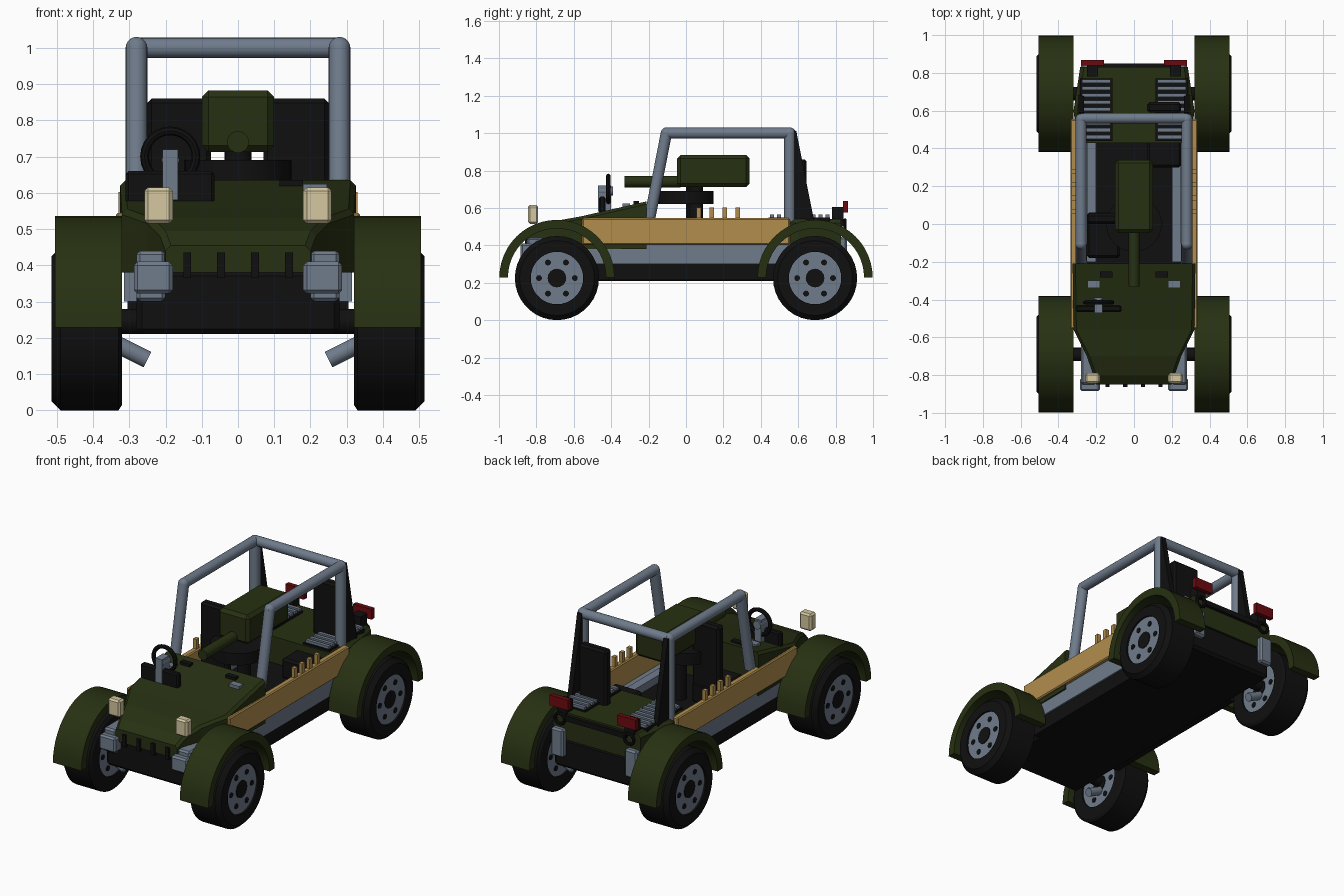
import bpy, bmesh
from math import sin, cos, pi
from mathutils import Vector

cube = bpy.data.objects.get("Cube")
if cube:
    bpy.data.objects.remove(cube)


def material(name, rgb):
    m = bpy.data.materials.new(name)
    m.use_nodes = True
    m.diffuse_color = (*rgb, 1)
    m.node_tree.nodes["Principled BSDF"].inputs["Base Color"].default_value = (*rgb, 1)
    return m


GREEN = material("dark olive green", (0.02, 0.03, 0.006))
BLACK = material("black", (0.005, 0.005, 0.005))
STEEL = material("blue grey steel", (0.16, 0.2, 0.26))
TAN = material("tan wood", (0.44, 0.27, 0.075))
RED = material("dark red", (0.15, 0.003, 0.005))
CREAM = material("cream lamp", (0.66, 0.58, 0.35))


def finish(name, bm, mat, smooth=False):
    bmesh.ops.recalc_face_normals(bm, faces=bm.faces)
    me = bpy.data.meshes.new(name)
    bm.to_mesh(me)
    bm.free()
    me.materials.append(mat)
    ob = bpy.data.objects.new(name, me)
    bpy.context.collection.objects.link(ob)
    if smooth:
        bpy.ops.object.select_all(action="DESELECT")
        ob.select_set(True)
        bpy.context.view_layer.objects.active = ob
        bpy.ops.object.shade_smooth_by_angle(angle=pi / 6)
    return ob


def box(name, mat, x, y, z, bevel=0.0):
    bm = bmesh.new()
    bmesh.ops.create_cube(bm, size=1)
    for v in bm.verts:
        v.co = [(a + b) / 2 + c * abs(b - a) for (a, b), c in zip((x, y, z), v.co)]
    if bevel:
        bmesh.ops.bevel(bm, geom=bm.edges[:], offset=bevel, segments=1, affect="EDGES")
    return finish(name, bm, mat)


def pair(name, mat, x, y, z, bevel=0.0):
    for side, s in (("left", 1), ("right", -1)):
        box(f"{name}_{side}", mat, (s * x[0], s * x[1]), y, z, bevel)


def rod(name, mat, a, b, r, sides=20):
    a, b = Vector(a), Vector(b)
    bm = bmesh.new()
    bmesh.ops.create_cone(bm, cap_ends=True, segments=sides, radius1=r, radius2=r, depth=(b - a).length)
    turn = (b - a).to_track_quat("Z", "Y")
    for v in bm.verts:
        v.co = turn @ v.co + (a + b) / 2
    return finish(name, bm, mat, True)


def loft(name, mat, rings, smooth=False, closed=False):
    bm = bmesh.new()
    loops = [[bm.verts.new(p) for p in ring] for ring in rings]
    for a, b in zip(loops, loops[1:] + loops[:1] if closed else loops[1:]):
        for i in range(len(a)):
            j = (i + 1) % len(a)
            bm.faces.new((a[i], a[j], b[j], b[i]))
    if not closed:
        bm.faces.new(loops[0])
        bm.faces.new(loops[-1])
    return finish(name, bm, mat, smooth)


def prism(name, mat, profile, x0, x1, smooth=False):
    # y-z outline pushed along x
    return loft(name, mat, [[(x, y, z) for y, z in profile] for x in (x0, x1)], smooth)


def ring(name, mat, centre, radius, thick):
    bm = bmesh.new()
    loops = []
    for i in range(24):
        t = 2 * pi * i / 24
        loops.append([(centre[0] + (radius + thick * cos(u)) * cos(t), centre[1] + thick * sin(u),
                       centre[2] + (radius + thick * cos(u)) * sin(t))
                      for u in (k * pi / 4 for k in range(8))])
    bm.free()
    return loft(name, mat, loops, True, True)


# wheels and fenders
WHEEL_Z = 0.225
TYRE = ((0.32, 0.14), (0.32, 0.21), (0.33, 0.225), (0.49, 0.225), (0.515, 0.2), (0.515, 0.14))
for end, cy in (("front", -0.69), ("rear", 0.69)):
    for side, s in (("left", 1), ("right", -1)):
        tag = f"{end}_{side}"
        angles = [2 * pi * i / 36 for i in range(36)]
        loft("tyre_" + tag, BLACK, [[(s * x, cy + r * cos(t), WHEEL_Z + r * sin(t)) for x, r in TYRE]
                                    for t in angles], True, True)

        def across(name, mat, x0, x1, r, dy=0.0, dz=0.0, sides=16):
            rod(f"{name}_{tag}", mat, (s * x0, cy + dy, WHEEL_Z + dz), (s * x1, cy + dy, WHEEL_Z + dz), r, sides)

        across("hub", STEEL, 0.33, 0.505, 0.143, sides=36)
        across("hub_cap", BLACK, 0.326, 0.509, 0.05)
        for k in range(6):
            across(f"wheel_hole_{k}", BLACK, 0.326, 0.509, 0.016, 0.096 * cos(k * pi / 3), 0.096 * sin(k * pi / 3), 10)
        across("axle", BLACK, 0.2, 0.34, 0.035, dz=0.02)
        rod("suspension_arm_" + tag, STEEL, (s * 0.25, cy, 0.14), (s * 0.36, cy, 0.195), 0.024)
        arc = [pi * i / 24 for i in range(25)]
        outline = [(cy + 0.308 * cos(t), 0.228 + 0.308 * sin(t)) for t in arc]
        outline += [(cy + 0.262 * cos(t), 0.228 + 0.262 * sin(t)) for t in reversed(arc)]
        prism("fender_" + tag, GREEN, outline, s * 0.32, s * 0.505, True)

# chassis, sills and side panels
box("chassis", BLACK, (-0.28, 0.28), (-0.83, 0.83), (0.21, 0.385), 0.015)
pair("sill", STEEL, (0.25, 0.315), (-0.56, 0.56), (0.3, 0.41))
pair("lower_rail", BLACK, (0.25, 0.305), (-0.5, 0.5), (0.215, 0.3))
pair("side_panel", TAN, (0.3, 0.337), (-0.555, 0.555), (0.405, 0.545), 0.006)
pair("interior_ledge", STEEL, (0.2, 0.25), (-0.2, 0.45), (0.38, 0.43))
for k in range(4):
    pair(f"peg_{k}", TAN, (0.308, 0.33), (0.055 + k * 0.07, 0.08 + k * 0.07), (0.54, 0.602))

# hood: stations of y, half width and top height
HOOD = ((-0.85, 0.2, 0.455), (-0.8, 0.215, 0.495), (-0.7, 0.25, 0.53), (-0.56, 0.32, 0.555), (-0.21, 0.325, 0.635))
loft("hood", GREEN, [[(-w, y, 0.38), (w, y, 0.38), (w, y, z - 0.015), (w - 0.015, y, z),
                      (0.015 - w, y, z), (-w, y, z - 0.015)] for y, w, z in HOOD])
for k in range(4):
    x = -0.14 + k * 0.0935
    box(f"grille_tooth_{k}", BLACK, (x - 0.011, x + 0.011), (-0.862, -0.84), (0.365, 0.435))
pair("headlight", CREAM, (0.18, 0.258), (-0.845, -0.79), (0.515, 0.615), 0.01)
pair("front_rail", STEEL, (0.2, 0.28), (-0.85, -0.5), (0.3, 0.44), 0.01)
pair("front_bumper", STEEL, (0.18, 0.287), (-0.885, -0.815), (0.322, 0.41), 0.01)
pair("hood_vent", BLACK, (0.115, 0.18), (-0.282, -0.252), (0.61, 0.636))
pair("hood_hinge", STEEL, (0.18, 0.245), (-0.34, -0.3), (0.59, 0.624))

# dashboard and steering
box("dashboard", BLACK, (-0.31, -0.065), (-0.465, -0.43), (0.57, 0.66), 0.008)
rod("steering_column", STEEL, (-0.187, -0.465, 0.69), (-0.187, -0.39, 0.69), 0.024)
box("steering_bracket", STEEL, (-0.208, -0.166), (-0.47, -0.4), (0.58, 0.72))
ring("steering_wheel", BLACK, (-0.187, -0.415, 0.7), 0.071, 0.012)

# seats
box("driver_seat_back", BLACK, (-0.25, -0.075), (0.0, 0.055), (0.4, 0.86), 0.012)
box("driver_seat_cushion", BLACK, (-0.25, -0.075), (-0.18, 0.06), (0.38, 0.5), 0.012)
box("rear_seat_back", BLACK, (0.07, 0.25), (0.59, 0.645), (0.5, 0.86), 0.012)
box("rear_seat_cushion", BLACK, (0.07, 0.25), (0.3, 0.5), (0.38, 0.5), 0.012)

# rear deck with slatted vents
DECK = ((0.43, 0.3), (0.6, 0.32), (0.83, 0.285))
loft("rear_deck", GREEN, [[(-w, y, 0.38), (w, y, 0.38), (w, y, 0.52), (w - 0.02, y, 0.54),
                           (0.02 - w, y, 0.54), (-w, y, 0.52)] for y, w in DECK])
pair("vent_base", BLACK, (0.115, 0.285), (0.44, 0.77), (0.52, 0.55))
for k in range(9):
    y = 0.45 + k * 0.037
    pair(f"vent_slat_{k}", STEEL, (0.125, 0.275), (y, y + 0.02), (0.54, 0.565))
pair("rear_plate", STEEL, (0.2, 0.28), (0.8, 0.86), (0.28, 0.445), 0.01)
pair("tail_light", RED, (0.16, 0.28), (0.84, 0.867), (0.575, 0.636))
pair("tail_light_mount", BLACK, (0.19, 0.25), (0.78, 0.842), (0.53, 0.605))
box("rear_trim", BLACK, (-0.2, 0.2), (0.825, 0.85), (0.5, 0.53))
for side, s in (("left", 1), ("right", -1)):
    ring("tow_ring_" + side, BLACK, (s * 0.225, 0.85, 0.505), 0.03, 0.009)

# roll cage
for side, s in (("left", 1), ("right", -1)):
    x = s * 0.28
    rod("cage_front_post_" + side, STEEL, (x, -0.195, 0.54), (x, -0.105, 1.0), 0.03)
    rod("cage_top_rail_" + side, STEEL, (x, -0.105, 1.0), (x, 0.555, 1.0), 0.029)
    rod("cage_rear_post_" + side, STEEL, (x, 0.555, 0.5), (x, 0.555, 1.0), 0.03)
    for end, y in (("front", -0.105), ("rear", 0.555)):
        bm = bmesh.new()
        bmesh.ops.create_uvsphere(bm, u_segments=20, v_segments=10, radius=0.03)
        bmesh.ops.translate(bm, verts=bm.verts, vec=(x, y, 1.0))
        finish(f"cage_joint_{end}_{side}", bm, STEEL, True)
    prism("cage_brace_" + side, BLACK, [(0.56, 0.53), (0.685, 0.53), (0.59, 1.01), (0.56, 1.01)], x - 0.015, x + 0.015)
rod("cage_crossbar", STEEL, (-0.28, 0.56, 1.0), (0.28, 0.56, 1.0), 0.028)

# turret on its pedestal
rod("pedestal", BLACK, (0, 0.055, 0.38), (0, 0.055, 0.715), 0.037)
rod("turntable", BLACK, (0, 0, 0.62), (0, 0, 0.69), 0.147, 32)
box("turret", GREEN, (-0.1, 0.1), (-0.048, 0.34), (0.712, 0.882), 0.018)
rod("barrel", GREEN, (0, -0.33, 0.74), (0, -0.03, 0.74), 0.03)
